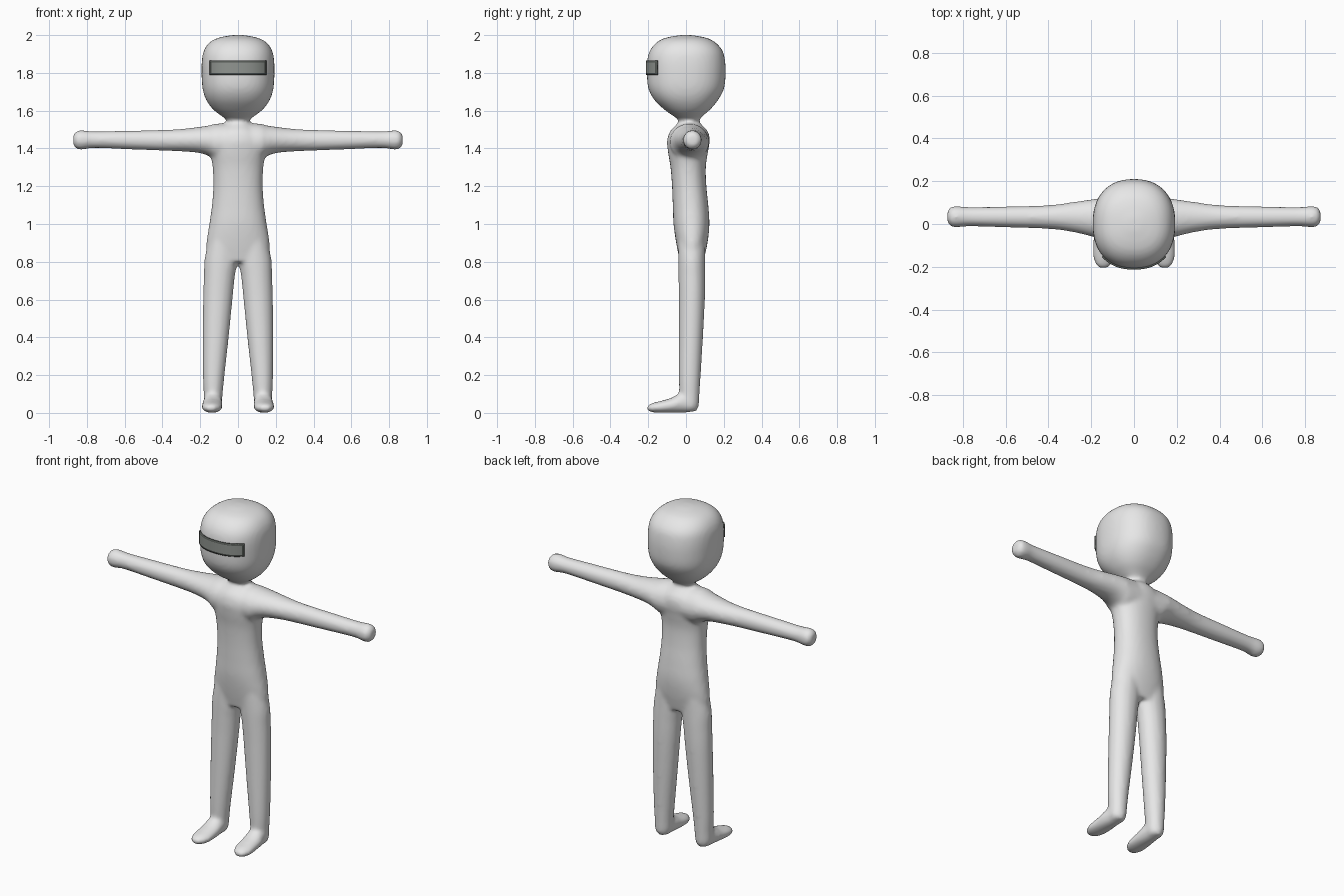
import bpy, bmesh, math

if "Cube" in bpy.data.objects:
    bpy.data.objects.remove(bpy.data.objects["Cube"])


def material(name, rgb):
    m = bpy.data.materials.new(name)
    m.diffuse_color = (*rgb, 1)
    m.use_nodes = True
    m.node_tree.nodes["Principled BSDF"].inputs["Base Color"].default_value = m.diffuse_color
    return m


skin = material("light grey", (0.8, 0.8, 0.8))
glass = material("visor grey", (0.28, 0.30, 0.28))
rim = material("visor rim dark", (0.09, 0.10, 0.09))


def spline(rows, steps):
    """Catmull-Rom interpolation between cross-sections."""
    out = []
    for i in range(len(rows) - 1):
        p0, p1, p2 = rows[max(i - 1, 0)], rows[i], rows[i + 1]
        p3 = rows[min(i + 2, len(rows) - 1)]
        for k in range(steps):
            t = k / steps
            out.append([0.5 * (2 * b + (c - a) * t + (2 * a - 5 * b + 4 * c - d) * t * t
                               + (3 * b - a - 3 * c + d) * t ** 3)
                        for a, b, c, d in zip(p0, p1, p2, p3)])
    return out + [list(rows[-1])]


def loft(bm, rows, axis, n=2.0, sides=40, pad=0.002, steps=5):
    """Closed tube; each row = position along axis, then min/max of the other two axes."""
    rings = []
    for pos, a0, a1, b0, b1 in spline(rows, steps):
        ring = []
        for i in range(sides):
            ang = 2 * math.pi * i / sides
            c, s = math.cos(ang), math.sin(ang)
            a = (a0 + a1) / 2 + ((a1 - a0) / 2 + pad) * math.copysign(abs(c) ** (2 / n), c)
            b = (b0 + b1) / 2 + ((b1 - b0) / 2 + pad) * math.copysign(abs(s) ** (2 / n), s)
            co = [a, b]
            co.insert(axis, pos)
            ring.append(bm.verts.new(co))
        rings.append(ring)
    for r, q in zip(rings, rings[1:]):
        for i in range(sides):
            j = (i + 1) % sides
            bm.faces.new((r[i], r[j], q[j], q[i]))
    bm.faces.new(rings[0])
    bm.faces.new(rings[-1])


bm = bmesh.new()

# Head: z, x range, y range
loft(bm, [(1.555, -.06, .06, -.04, .07), (1.575, -.09, .09, -.07, .09),
          (1.61, -.133, .133, -.118, .13), (1.66, -.168, .168, -.168, .17),
          (1.72, -.186, .186, -.198, .2), (1.80, -.191, .191, -.205, .208),
          (1.87, -.189, .189, -.203, .204), (1.92, -.178, .178, -.188, .19),
          (1.96, -.15, .15, -.155, .155), (1.985, -.105, .105, -.108, .108),
          (2.0, -.03, .03, -.03, .03)], 2, n=2.3, sides=56)

# Neck and torso
loft(bm, [(0.80, -.165, .165, -.03, .09), (0.90, -.165, .165, -.05, .112),
          (1.00, -.15, .15, -.064, .122), (1.10, -.136, .136, -.068, .116),
          (1.20, -.129, .129, -.072, .106), (1.30, -.132, .132, -.08, .103),
          (1.38, -.145, .145, -.093, .114), (1.44, -.145, .145, -.098, .124),
          (1.49, -.115, .115, -.083, .114), (1.525, -.07, .07, -.05, .082),
          (1.55, -.052, .052, -.034, .062), (1.60, -.06, .06, -.04, .06)], 2, n=2.2)

# Both arms, one tube through the shoulders
half = [(.1, -.085, .12, 1.335, 1.53), (.15, -.072, .12, 1.36, 1.52),
        (.2, -.056, .113, 1.377, 1.513), (.29, -.035, .1, 1.386, 1.502),
        (.4, -.021, .086, 1.39, 1.496), (.6, -.014, .08, 1.398, 1.492),
        (.76, -.009, .077, 1.404, 1.489), (.82, -.013, .081, 1.396, 1.494),
        (.853, -.011, .079, 1.399, 1.491), (.872, .01, .06, 1.42, 1.47)]
loft(bm, [(-r[0], *r[1:]) for r in reversed(half)] + half, 0)

# Legs and feet, mirrored
for s in (1, -1):
    def side(lo, hi):
        return (lo, hi) if s > 0 else (-hi, -lo)
    leg = [(.012, .1, .165, -.02, .058), (.04, .088, .178, -.03, .066),
           (.1, .083, .18, -.034, .07), (.2, .073, .184, -.036, .076),
           (.4, .051, .185, -.036, .088), (.6, .031, .183, -.036, .098),
           (.72, .019, .179, -.038, .1), (.82, .004, .174, -.04, .1),
           (.95, .02, .145, -.04, .1)]
    loft(bm, [(z, *side(a, b), c, d) for z, a, b, c, d in leg], 2)
    foot = [(.05, .1, .165, .01, .06), (.0, .088, .178, .003, .1),
            (-.035, .084, .185, .002, .1), (-.08, .083, .188, .002, .077),
            (-.14, .086, .191, .002, .06), (-.18, .1, .182, .005, .05),
            (-.208, .125, .163, .015, .036)]
    loft(bm, [(y, *side(a, b), c, d) for y, a, b, c, d in foot], 1)

bmesh.ops.recalc_face_normals(bm, faces=bm.faces)
me = bpy.data.meshes.new("body")
bm.to_mesh(me)
bm.free()
me.materials.append(skin)
body = bpy.data.objects.new("body", me)
bpy.context.collection.objects.link(body)

# Fuse into one skin and soften the joints
rem = body.modifiers.new("fuse", 'REMESH')
rem.mode = 'VOXEL'
rem.voxel_size = 0.011
rem.use_smooth_shade = True
soft = body.modifiers.new("soften", 'SMOOTH')
soft.factor = 0.5
soft.iterations = 8

# Visor: curved plate around the face with a thin dark rim
xs = [-.15, -.14] + [-.14 + .28 * i / 24 for i in range(1, 24)] + [.14, .15]
zs = [1.79, 1.80, 1.855, 1.865]
bm = bmesh.new()
grid = [[bm.verts.new((x, -.213 * (1 - (abs(x) / .198) ** 2.3) ** (1 / 2.3), z))
         for x in xs] for z in zs]
for j in range(3):
    for i in range(len(xs) - 1):
        f = bm.faces.new((grid[j][i], grid[j][i + 1], grid[j + 1][i + 1], grid[j + 1][i]))
        f.material_index = 0 if j == 1 and 0 < i < len(xs) - 2 else 1
        f.smooth = True
me = bpy.data.meshes.new("visor")
bm.to_mesh(me)
bm.free()
me.materials.append(glass)
me.materials.append(rim)
visor = bpy.data.objects.new("visor", me)
bpy.context.collection.objects.link(visor)
sol = visor.modifiers.new("thickness", 'SOLIDIFY')
sol.thickness = 0.009
sol.offset = -1
sol.material_offset_rim = 1
